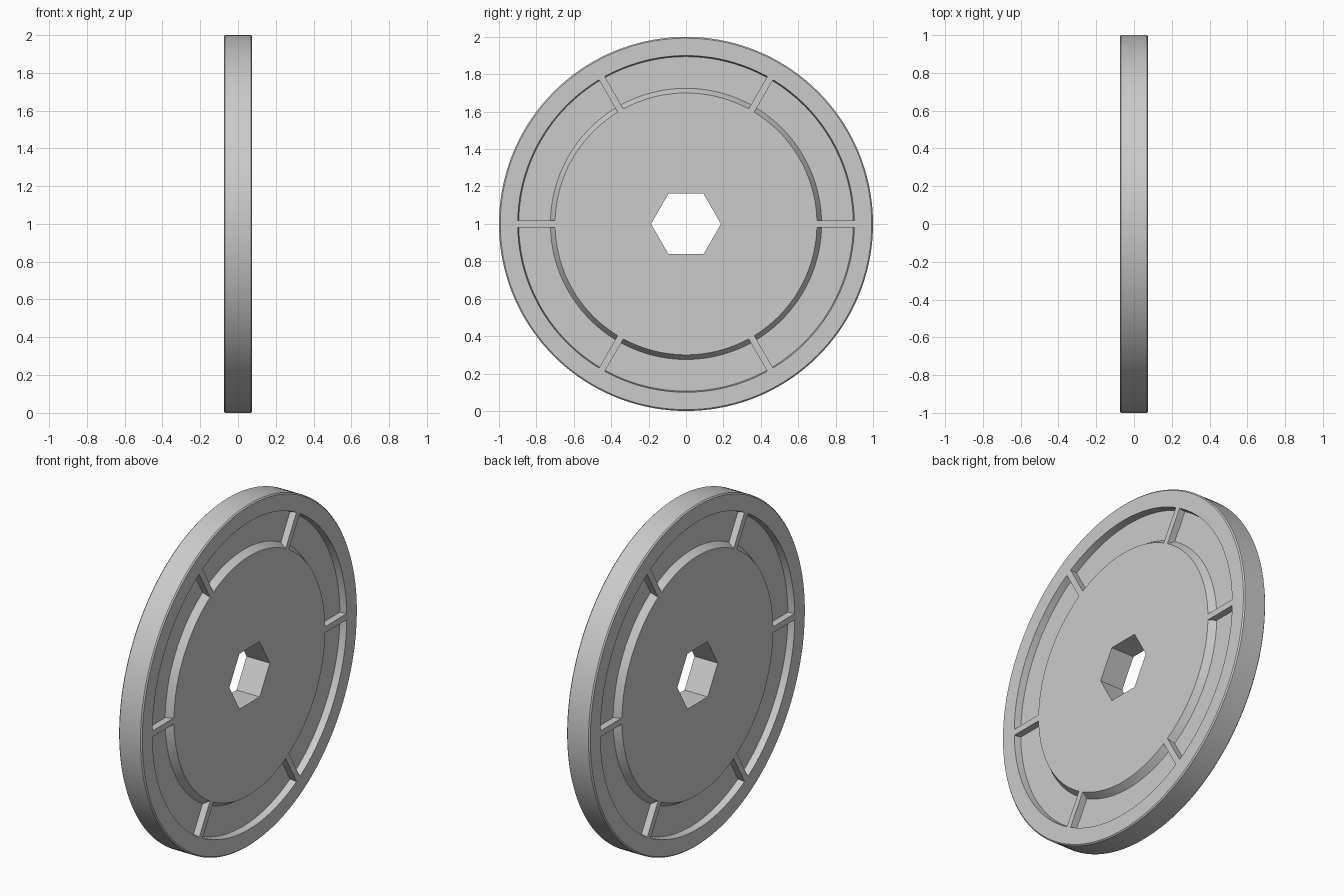
import bpy, bmesh
from math import pi, sin, cos, asin, radians

cube = bpy.data.objects.get("Cube")
if cube:
    bpy.data.objects.remove(cube, do_unlink=True)

HALF = 0.075         # half the wheel thickness
FLOOR = 0.035        # half the web thickness
SPOKE_HALF = 0.018
STEPS = 24

grey = bpy.data.materials.new("plain grey")
grey.use_nodes = True
colour = (0.6, 0.6, 0.6, 1)
grey.diffuse_color = colour
grey.node_tree.nodes["Principled BSDF"].inputs["Base Color"].default_value = colour


def add_pocket(bm, side, start):
    """Drafted arc pocket between two neighbouring spokes."""
    rise = (0.1 - FLOOR) / (HALF - FLOOR)    # overshoot past the face
    section = [(0.725, FLOOR), (0.894, FLOOR),
               (0.894 + 0.006 * rise, 0.1), (0.725 - 0.025 * rise, 0.1)]
    rings = []
    for i in range(STEPS + 1):
        ring = []
        for r, x in section:
            edge = asin(SPOKE_HALF / r)
            a = start + edge + (pi / 3 - 2 * edge) * i / STEPS
            ring.append(bm.verts.new((side * x, r * cos(a), 1 + r * sin(a))))
        rings.append(ring)
    for a, b in zip(rings, rings[1:]):
        for k in range(4):
            n = (k + 1) % 4
            bm.faces.new((a[k], a[n], b[n], b[k]))
    bm.faces.new(rings[0])
    bm.faces.new(rings[-1])


def add_hex_bore(bm):
    """Hexagonal prism right through the hub."""
    ends = [[bm.verts.new((x, 0.187 * cos(k * pi / 3), 1 + 0.187 * sin(k * pi / 3)))
             for k in range(6)] for x in (-0.2, 0.2)]
    for k in range(6):
        n = (k + 1) % 6
        bm.faces.new((ends[0][k], ends[0][n], ends[1][n], ends[1][k]))
    for end in ends:
        bm.faces.new(end)


# Cutter holding all pockets and the bore
bm = bmesh.new()
for side in (-1, 1):
    for k in range(6):
        add_pocket(bm, side, k * pi / 3)
add_hex_bore(bm)
bmesh.ops.recalc_face_normals(bm, faces=bm.faces)
mesh = bpy.data.meshes.new("pocket_cutter")
bm.to_mesh(mesh)
bm.free()
cutter = bpy.data.objects.new("pocket_cutter", mesh)
cutter.hide_render = True
bpy.context.collection.objects.link(cutter)

# Solid disc with chamfered rim
bpy.ops.mesh.primitive_cylinder_add(vertices=144, radius=1, depth=2 * HALF,
                                    location=(0, 0, 1), rotation=(0, pi / 2, 0))
wheel = bpy.context.object
wheel.name = "wheel"
wheel.data.materials.append(grey)
bevel = wheel.modifiers.new("rim_chamfer", 'BEVEL')
bevel.width = 0.007
bevel.segments = 1
bevel.limit_method = 'ANGLE'
cut = wheel.modifiers.new("pockets", 'BOOLEAN')
cut.operation = 'DIFFERENCE'
cut.solver = 'EXACT'
cut.object = cutter
for name in ("rim_chamfer", "pockets"):
    bpy.ops.object.modifier_apply(modifier=name)
bpy.data.objects.remove(cutter, do_unlink=True)
bpy.ops.object.shade_smooth_by_angle(angle=radians(25))
